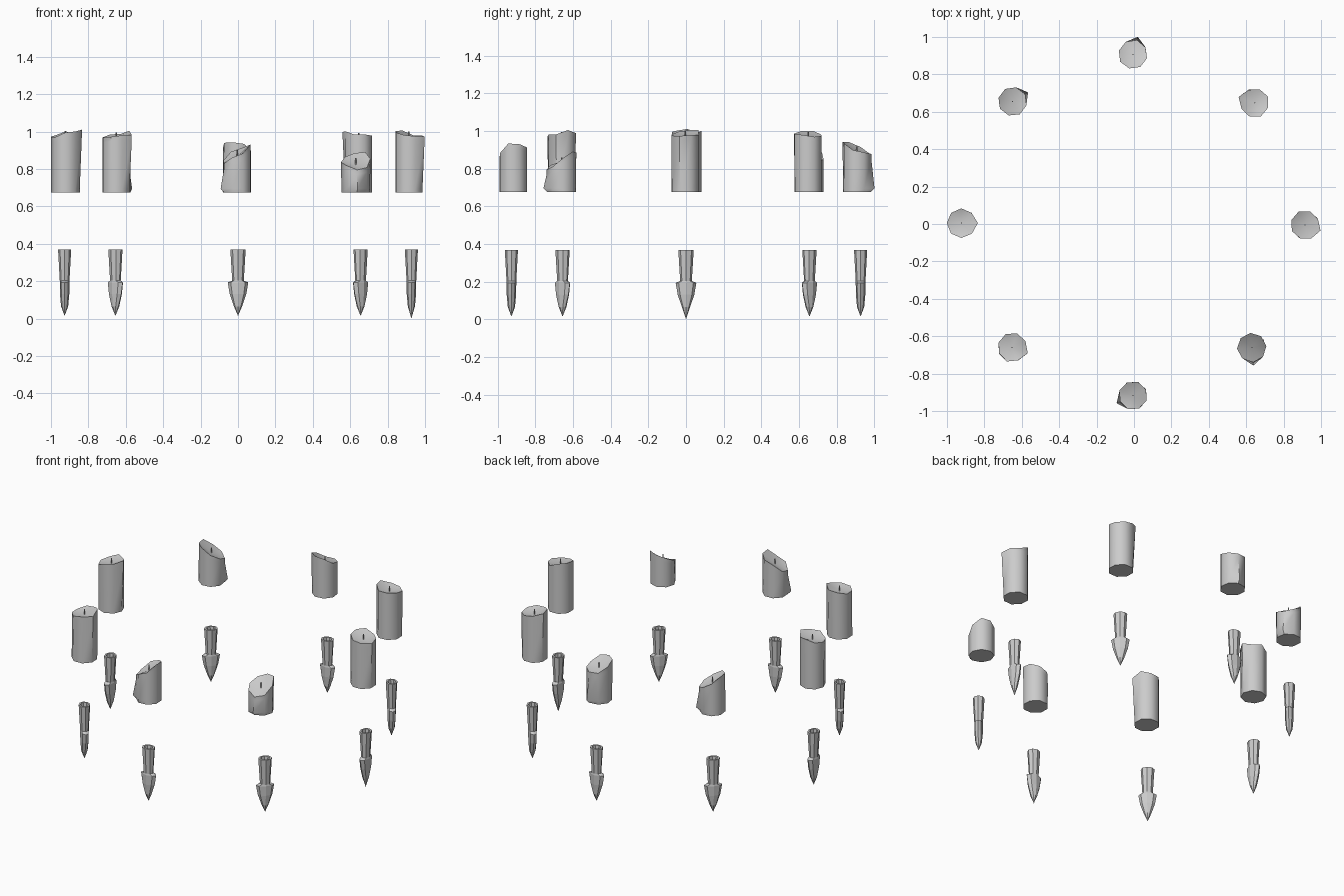
import bpy, random
from math import cos, sin, radians, pi
from mathutils import Matrix

if "Cube" in bpy.data.objects:
    bpy.data.objects.remove(bpy.data.objects["Cube"])

random.seed(4)
SIDES = 8


def make_object(name, verts, faces, smooth=False):
    mesh = bpy.data.meshes.new(name)
    mesh.from_pydata(verts, [], faces)
    mesh.update()
    obj = bpy.data.objects.new(name, mesh)
    bpy.context.collection.objects.link(obj)
    if smooth:
        bpy.ops.object.select_all(action='DESELECT')
        obj.select_set(True)
        bpy.context.view_layer.objects.active = obj
        bpy.ops.object.shade_smooth_by_angle(angle=radians(50))
    return obj


def loft(rings, first_tip=None, last_tip=None):
    """Bridge rings of equal size and fan each end to a tip or close it flat."""
    n = len(rings[0])
    verts = [v for ring in rings for v in ring]
    faces = []
    for r in range(len(rings) - 1):
        for i in range(n):
            j = (i + 1) % n
            faces.append((r * n + i, r * n + j, (r + 1) * n + j, (r + 1) * n + i))
    last = (len(rings) - 1) * n
    if first_tip:
        k = len(verts)
        verts.append(first_tip)
        faces += [(k, (i + 1) % n, i) for i in range(n)]
    else:
        faces.append(tuple(reversed(range(n))))
    if last_tip:
        k = len(verts)
        verts.append(last_tip)
        faces += [(last + i, last + (i + 1) % n, k) for i in range(n)]
    else:
        faces.append(tuple(last + i for i in range(n)))
    return verts, faces


def ellipse(hw, ht, z):
    return [(hw * cos(2 * pi * i / SIDES), ht * sin(2 * pi * i / SIDES), z)
            for i in range(SIDES)]


def candle(index, x, y, height, slope, low_dir, flare_dir, flare_low):
    base, radius = 0.675, 0.077
    bottom, low, lip, top = [], [], [], []
    for i in range(SIDES):
        # one vertex sits on the flare direction so the wax bulges there
        a = radians(flare_dir) + 2 * pi * i / SIDES
        bulge = 0.02 if i == 0 else 0
        z = height - slope * cos(a - radians(low_dir)) + random.uniform(-0.011, 0.011)
        rl = radius + (bulge if flare_low else 0)
        rt = radius + random.uniform(-0.001, 0.003) + (0 if flare_low else bulge * 0.6)
        for ring, r, zz in ((bottom, radius, base), (low, rl, base + 0.02),
                            (lip, rt, z - 0.025), (top, rt, z)):
            ring.append((x + r * cos(a), y + r * sin(a), zz))
    # hollowed wax top
    pool = height - 0.022
    verts, faces = loft([bottom, low, lip, top], None, (x, y, pool))
    make_object(f"candle_{index}", verts, faces, True)
    # wick
    wick = [[(x + 0.004 * cos(pi * i / 2), y + 0.004 * sin(pi * i / 2), z)
             for i in range(4)] for z in (pool - 0.01, pool + 0.035)]
    make_object(f"wick_{index}", *loft(wick))


def spike(index, angle):
    # flat blade below, faceted shaft above with a recessed socket
    rings = [ellipse(hw, ht, z) for hw, ht, z in (
        (0.022, 0.019, 0.065), (0.044, 0.025, 0.13), (0.055, 0.026, 0.193),
        (0.031, 0.026, 0.203), (0.041, 0.035, 0.368),
        (0.028, 0.024, 0.368), (0.024, 0.020, 0.33))]
    tip = 0.0 if index == 0 else 0.014
    obj = make_object(f"spike_{index}", *loft(rings, (0, 0, tip), None))
    obj.matrix_world = (Matrix.Rotation(angle, 4, 'Z')
                        @ Matrix.Translation((0.927, 0, 0))
                        @ Matrix.Rotation(pi / 2, 4, 'Z'))


# x, y, height, slope, low side angle, flare angle, flare near the foot
CANDLES = [
    (0.914, -0.005, 0.988, 0.010, -20, -20, False),
    (0.645, 0.648, 0.980, 0.014, 20, 160, False),
    (-0.005, 0.907, 0.905, 0.037, 75, 75, True),
    (-0.650, 0.655, 0.885, 0.043, 30, 30, True),
    (-0.923, 0.005, 0.990, 0.012, 200, 0, False),
    (-0.652, -0.660, 0.982, 0.012, 200, -20, False),
    (-0.005, -0.917, 0.888, 0.048, 205, 205, True),
    (0.630, -0.660, 0.845, 0.045, 270, 275, True),
]
for i, spec in enumerate(CANDLES):
    candle(i, *spec)
    spike(i, i * pi / 4)
